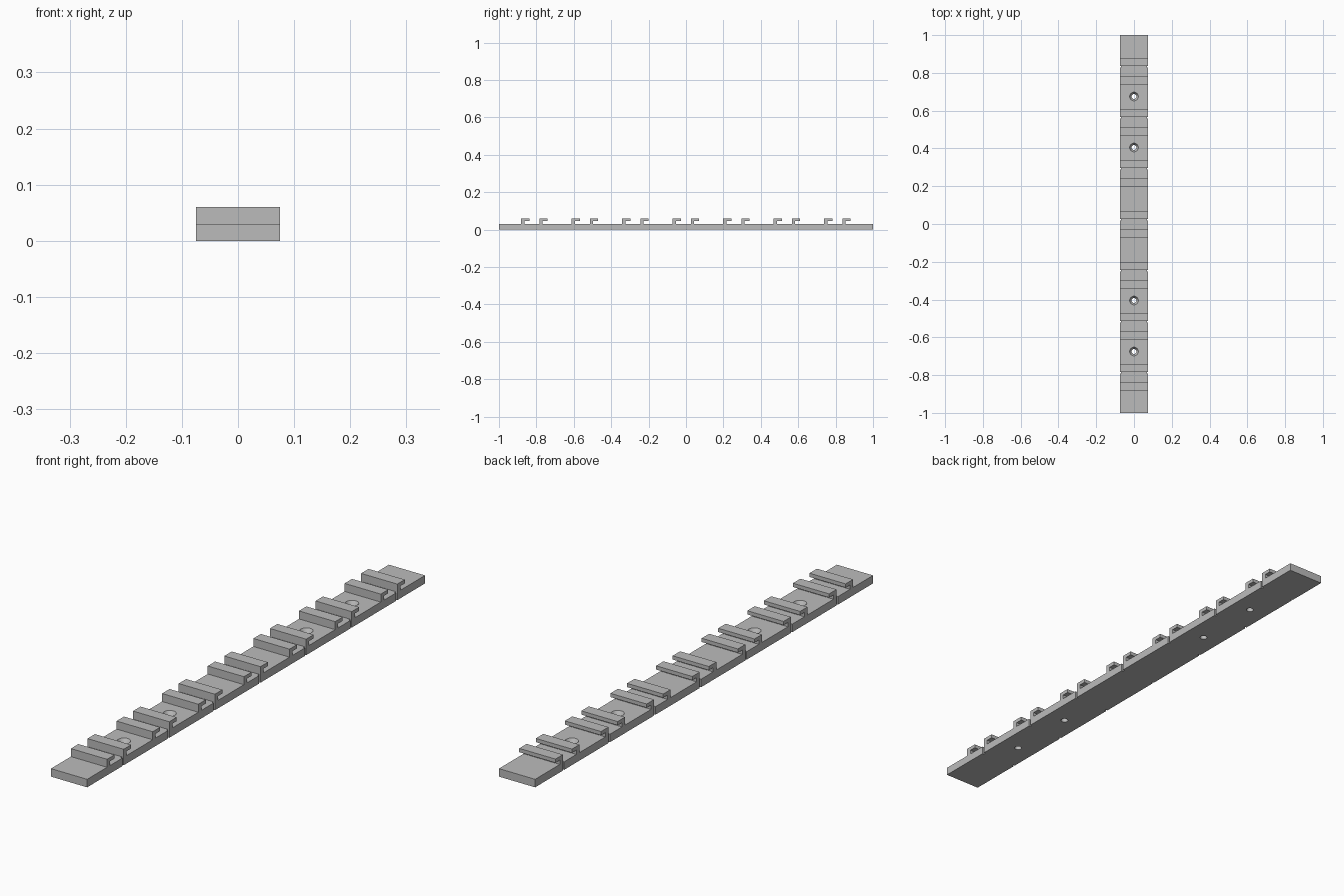
import bpy, bmesh
from mathutils import Matrix

cube = bpy.data.objects.get("Cube")
if cube:
    bpy.data.objects.remove(cube, do_unlink=True)

WIDTH, BASE_H, TOP = 0.15, 0.03, 0.06
PITCH, COUNT = 0.27, 7
FIRST, SECOND = -0.882, -0.784      # front faces of the first pair of hooks
HOOK_LEN, WEB, LIP = 0.044, 0.018, 0.014
NOTCH_W, NOTCH_D = 0.008, 0.007

grey = bpy.data.materials.new("plain grey")
grey.use_nodes = True
colour = (0.5, 0.5, 0.5, 1)
grey.diffuse_color = colour
grey.node_tree.nodes["Principled BSDF"].inputs["Base Color"].default_value = colour


def finish(name, bm):
    bmesh.ops.recalc_face_normals(bm, faces=bm.faces)
    mesh = bpy.data.meshes.new(name)
    bm.to_mesh(mesh)
    bm.free()
    obj = bpy.data.objects.new(name, mesh)
    bpy.context.collection.objects.link(obj)
    mesh.materials.append(grey)
    return obj


def add_box(bm, size, centre):
    bmesh.ops.create_cube(
        bm, size=1, matrix=Matrix.Translation(centre) @ Matrix.Diagonal((*size, 1)))


def hook(name, y):
    # upright web with a lip pointing to the back
    profile = [(0, BASE_H), (WEB, BASE_H), (WEB, TOP - LIP),
               (HOOK_LEN, TOP - LIP), (HOOK_LEN, TOP), (0, TOP)]
    bm = bmesh.new()
    face = bm.faces.new([bm.verts.new((-WIDTH / 2, y + a, z)) for a, z in profile])
    side = bmesh.ops.extrude_face_region(bm, geom=[face])["geom"]
    verts = [v for v in side if isinstance(v, bmesh.types.BMVert)]
    bmesh.ops.translate(bm, vec=(WIDTH, 0, 0), verts=verts)
    return finish(name, bm)


# base strip
bm = bmesh.new()
add_box(bm, (WIDTH, 2, BASE_H), (0, 0, BASE_H / 2))
base = finish("base_strip", bm)

# cutter for the side notches and the countersunk screw holes
bm = bmesh.new()
for i in range(COUNT):
    y = SECOND + i * PITCH - NOTCH_W / 2
    for s in (-1, 1):
        add_box(bm, (NOTCH_D * 2, NOTCH_W, BASE_H * 2), (s * WIDTH / 2, y, BASE_H / 2))
for y in (-0.675, -0.405, 0.405, 0.675):
    rings = []
    for r, z in ((0.013, -0.01), (0.013, 0.014), (0.023, BASE_H), (0.023, 0.05)):
        ring = bmesh.ops.create_circle(
            bm, segments=32, radius=r, matrix=Matrix.Translation((0, y, z)))["verts"]
        rings.append(ring)
    for low, high in zip(rings, rings[1:]):
        for k in range(32):
            n = (k + 1) % 32
            bm.faces.new((low[k], low[n], high[n], high[k]))
    bm.faces.new(rings[0])
    bm.faces.new(rings[-1])
cutter = finish("hole_cutter", bm)
cutter.hide_render = True

cut = base.modifiers.new("cut", "BOOLEAN")
cut.operation = "DIFFERENCE"
cut.solver = "EXACT"
cut.object = cutter
bpy.context.view_layer.objects.active = base
bpy.ops.object.modifier_apply(modifier=cut.name)
bpy.data.objects.remove(cutter, do_unlink=True)

# pairs of hooks along the strip
for i in range(COUNT):
    hook(f"front_hook_{i + 1}", FIRST + i * PITCH)
    hook(f"back_hook_{i + 1}", SECOND + i * PITCH)
